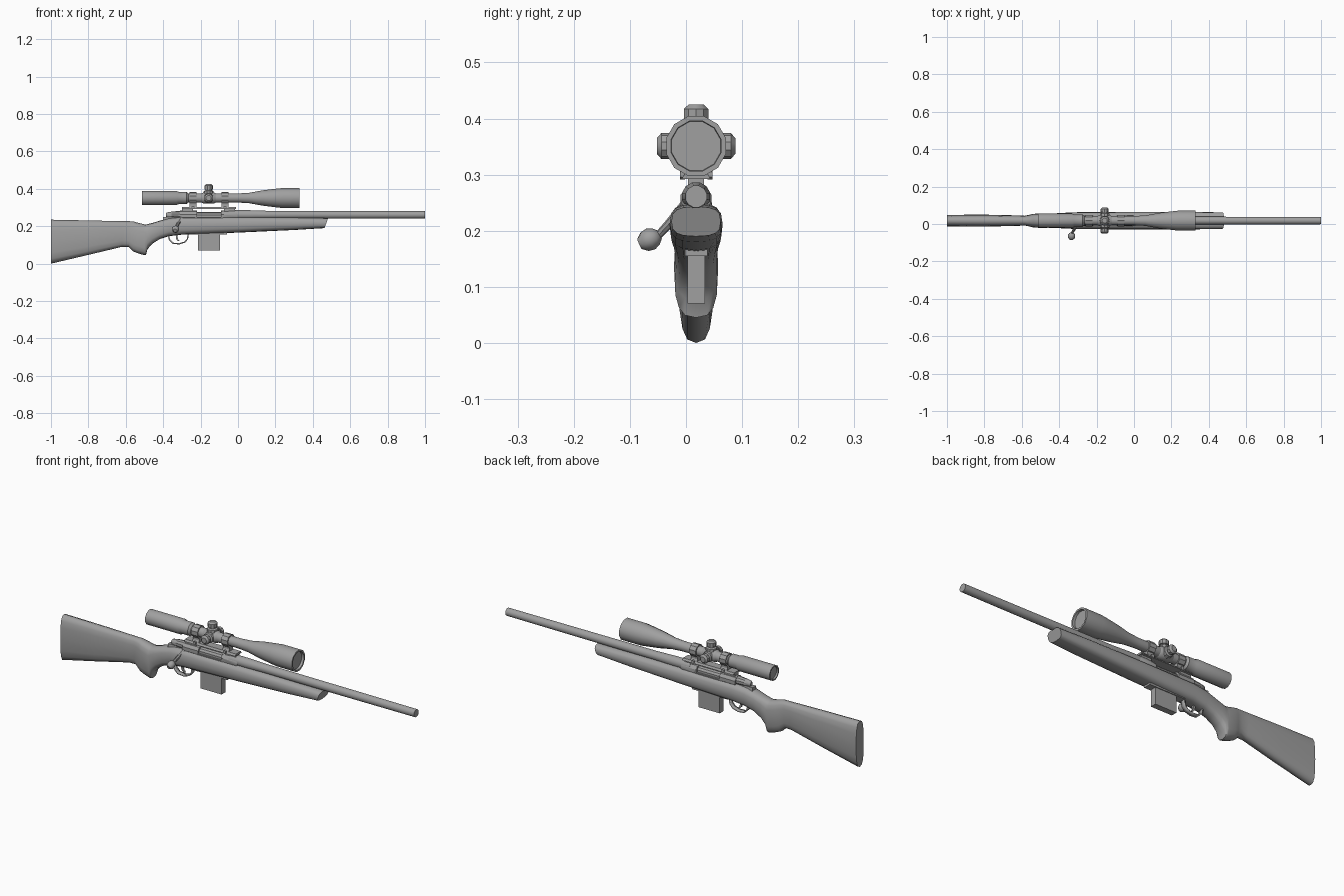
import bpy, bmesh, math
from mathutils import Vector

cube = bpy.data.objects.get("Cube")
if cube:
    bpy.data.objects.remove(cube)

Y = 0.018          # centre plane of the rifle
SCOPE_Z = 0.351

grey = bpy.data.materials.new("plain grey")
grey.use_nodes = True
grey.diffuse_color = (0.35, 0.35, 0.35, 1)
grey.node_tree.nodes["Principled BSDF"].inputs["Base Color"].default_value = (0.35, 0.35, 0.35, 1)


def finish(name, bm, angle=35):
    bmesh.ops.recalc_face_normals(bm, faces=bm.faces)
    mesh = bpy.data.meshes.new(name)
    bm.to_mesh(mesh)
    bm.free()
    mesh.materials.append(grey)
    ob = bpy.data.objects.new(name, mesh)
    bpy.context.collection.objects.link(ob)
    bpy.ops.object.select_all(action='DESELECT')
    ob.select_set(True)
    bpy.context.view_layer.objects.active = ob
    bpy.ops.object.shade_smooth_by_angle(angle=math.radians(angle))
    return ob


def loft(name, rings, angle=35):
    """Skin a row of equal-sized rings and cap both ends."""
    bm = bmesh.new()
    rows = [[bm.verts.new(p) for p in ring] for ring in rings]
    n = len(rows[0])
    for a, b in zip(rows, rows[1:]):
        for i in range(n):
            bm.faces.new((a[i], a[(i + 1) % n], b[(i + 1) % n], b[i]))
    bm.faces.new(rows[0])
    bm.faces.new(rows[-1])
    return finish(name, bm, angle)


def turned(name, start, axis, profile, sides=12, angle=35):
    """Turn (distance, radius) pairs about an axis through start."""
    axis = Vector(axis).normalized()
    u = axis.cross(Vector((0, 0, 1)) if abs(axis.z) < 0.9 else Vector((1, 0, 0))).normalized()
    v = axis.cross(u)
    rings = []
    for d, r in profile:
        ring = []
        for i in range(sides):
            t = 2 * math.pi * (i + 0.5) / sides
            ring.append(Vector(start) + axis * d + (u * math.cos(t) + v * math.sin(t)) * r)
        rings.append(ring)
    return loft(name, rings, angle)


def box(name, x0, x1, half, z0, z1, top_half=None):
    """Box centred on the rifle plane, optionally narrower at the top."""
    top = half if top_half is None else top_half
    return loft(name, [[(x, Y - half, z0), (x, Y + half, z0), (x, Y + top, z1), (x, Y - top, z1)]
                       for x in (x0, x1)])


def section(x, top, bottom, half, square=0.7, slant=0, sides=16):
    """Rounded cross-section; slant pushes the top edge forward."""
    ring = []
    for i in range(sides):
        t = 2 * math.pi * i / sides
        c, s = math.cos(t), math.sin(t)
        c = math.copysign(abs(c) ** square, c)
        s = math.copysign(abs(s) ** square, s)
        ring.append((x + slant * s, Y + half * c, (top + bottom) / 2 + s * (top - bottom) / 2))
    return ring


# Stock: butt, wrist, pistol grip and forend in one skin
stock = [
    (-1.0, .235, .0, .031), (-.8, .231, .047, .032), (-.62, .227, .09, .028),
    (-.585, .227, .09, .026), (-.56, .226, .066, .031), (-.54, .22, .057, .036),
    (-.5, .21, .045, .039), (-.492, .21, .045, .039), (-.484, .211, .077, .039),
    (-.46, .217, .105, .038), (-.42, .229, .131, .039), (-.37, .243, .147, .042),
    (-.3, .25, .155, .045), (0, .25, .166, .047), (.3, .247, .18, .047)]
loft("stock", [section(*s) for s in stock] + [section(.472, .243, .19, .044, .7, .009)], 45)

# Barrel and receiver
turned("barrel", (-.05, Y, .261), (1, 0, 0),
       [(0, .026), (.1, .026), (.2, .0225), (1.05, .02)], 12)
turned("receiver_rear", (-.31, Y, .255), (1, 0, 0), [(0, .029), (.09, .029)], 10)
turned("receiver_front", (-.09, Y, .255), (1, 0, 0), [(0, .029), (.085, .029), (.09, .026)], 10)
turned("bolt_body", (-.23, Y, .255), (1, 0, 0), [(0, .02), (.15, .02)], 10)
box("receiver_wall", -.23, -.08, .028, .225, .25)
turned("bolt_shroud", (-.385, Y, .26), (1, 0, 0),
       [(0, .009), (.005, .014), (.035, .019), (.09, .023)], 10)
box("receiver_tang", -.4, -.3, .018, .225, .25, .014)

# Bolt handle with its knob
root, knob = Vector((-.305, Y - .02, .243)), Vector((-.332, -.05, .191))
arm = knob - root
turned("bolt_handle", root, arm, [(0, .011), (arm.length * .6, .008), (arm.length, .007)], 8)
turned("bolt_knob", knob, (-.1, -.9, -.4),
       [(-.004, .008), (.004, .016), (.014, .02), (.026, .018), (.036, .01)], 10, 50)

# Magazine, trigger and guard
box("magazine", -.215, -.095, .0155, .07, .18)
box("floor_plate", -.26, -.06, .02, .155, .17)
path = [(-.372, .152), (-.366, .127), (-.348, .109), (-.315, .106),
        (-.285, .115), (-.27, .132), (-.265, .165)]
bm = bmesh.new()
edges = [[bm.verts.new((x, Y + s, z)) for s in (-.011, .011)] for x, z in path]
for a, b in zip(edges, edges[1:]):
    bm.faces.new((a[0], a[1], b[1], b[0]))
guard = finish("trigger_guard", bm)
solid = guard.modifiers.new("thickness", 'SOLIDIFY')
solid.thickness = .007
solid.offset = 0
loft("trigger", [[(x - .005, Y - .005, z), (x + .005, Y - .005, z),
                  (x + .005, Y + .005, z), (x - .005, Y + .005, z)]
                 for x, z in ((-.325, .165), (-.328, .145), (-.325, .13), (-.315, .12))])

# Scope rail on two feet
box("scope_rail", -.3, -.01, .026, .292, .302, .02)
for name, x in (("rear", -.27), ("front", -.045)):
    box(name + "_rail_foot", x - .03, x + .03, .014, .275, .294)

# Scope body, hollowed at both ends
turned("scope_body", (0, Y, SCOPE_Z), (1, 0, 0),
       [(-.505, .032), (-.514, .032), (-.514, .039), (-.33, .039), (-.318, .034),
        (-.275, .034), (-.265, .025), (.0, .025), (.06, .029), (.13, .042),
        (.2, .051), (.235, .055), (.33, .055), (.33, .046), (.318, .045)], 12)
turned("scope_saddle", (-.157, Y, SCOPE_Z), (1, 0, 0),
       [(-.038, .025), (-.028, .031), (.028, .031), (.038, .025)], 12)

# Scope rings and their legs
for name, x in (("rear", -.24), ("front", -.07)):
    turned(name + "_scope_ring", (x - .018, Y, SCOPE_Z), (1, 0, 0), [(0, .032), (.036, .032)], 10)
    box(name + "_ring_leg", x - .018, x + .018, .023, .298, .312, .014)
    box(name + "_ring_neck", x - .018, x + .018, .014, .305, .33)
    for side in (-1, 1):
        turned(name + "_ring_clamp", (x, Y + side * .02, .3), (0, side, 0),
               [(0, .009), (.009, .009)], 6)

# Adjustment turrets: top, left and right
for name, axis, reach in (("top", (0, 0, 1), .074), ("left", (0, 1, 0), .07), ("right", (0, -1, 0), .07)):
    turned(name + "_turret", (-.157, Y, SCOPE_Z), axis,
           [(.015, .028), (.037, .026), (.041, .017), (.046, .017), (.046, .023),
            (reach - .008, .023), (reach, .014)], 10)
